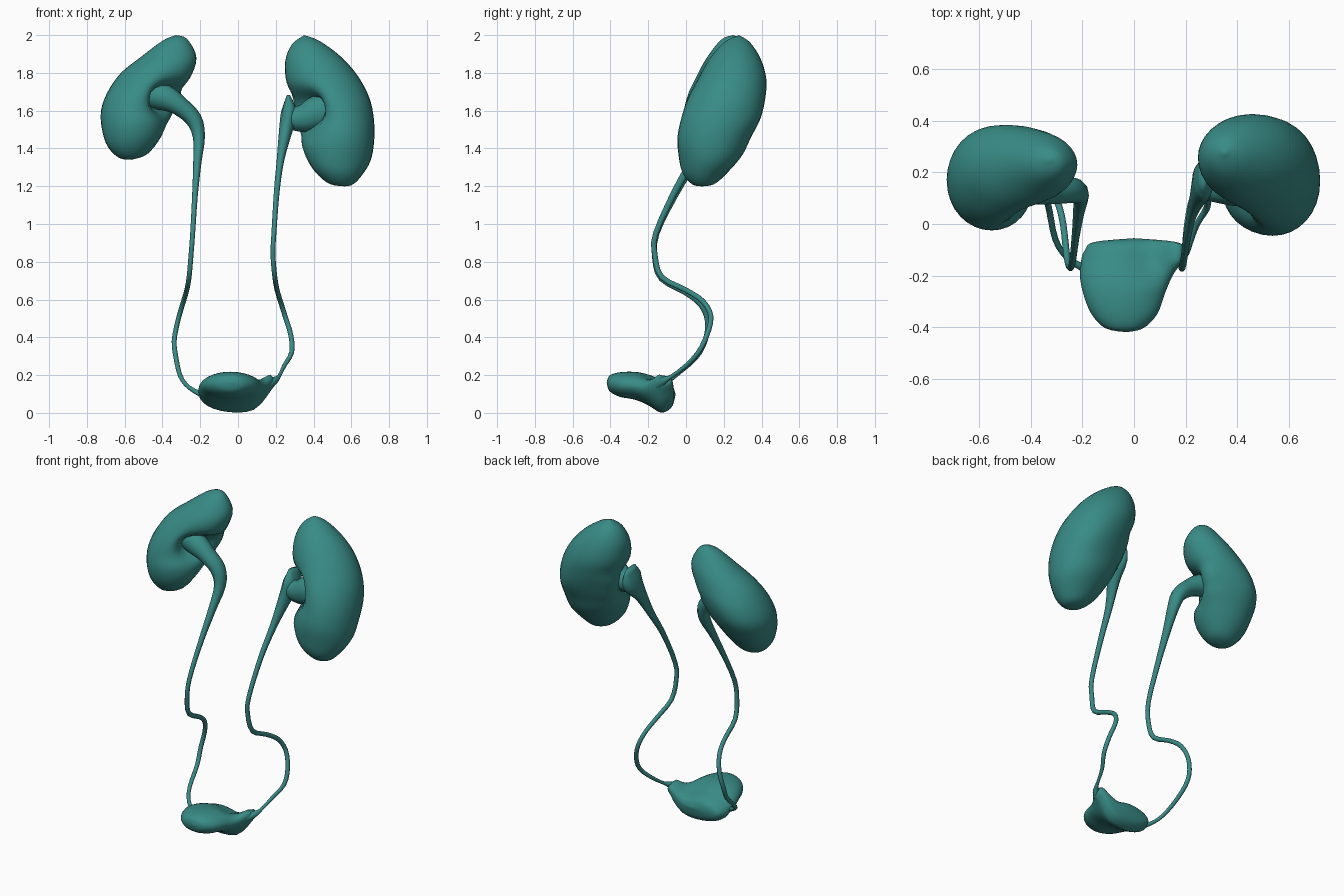
import bpy, bmesh, math
from mathutils import Vector

mat = bpy.data.materials.new("teal")
mat.diffuse_color = (0.04, 0.26, 0.24, 1)


def smooth_rows(rows, steps):
    """Catmull-Rom interpolation of number rows."""
    out = []
    n = len(rows)
    for i in range(n - 1):
        p0, p1, p2, p3 = rows[max(i - 1, 0)], rows[i], rows[i + 1], rows[min(i + 2, n - 1)]
        for s in range(steps):
            t = s / steps
            out.append([0.5 * (2 * b + (c - a) * t + (2 * a - 5 * b + 4 * c - d) * t * t
                               + (3 * b - a - 3 * c + d) * t ** 3)
                        for a, b, c, d in zip(p0, p1, p2, p3)])
    out.append(list(rows[-1]))
    return out


def loft(name, rings, sides, shape=None):
    """Skin through rings of (centre, u axis, v axis), then reshape points."""
    bm = bmesh.new()
    loops = []
    for c, u, v in rings:
        loops.append([bm.verts.new(c + u * math.cos(k * math.tau / sides)
                                   + v * math.sin(k * math.tau / sides)) for k in range(sides)])
    for a, b in zip(loops, loops[1:]):
        for k in range(sides):
            j = (k + 1) % sides
            bm.faces.new((a[k], a[j], b[j], b[k]))
    bm.faces.new(loops[0])
    bm.faces.new(loops[-1])
    bmesh.ops.remove_doubles(bm, verts=bm.verts, dist=0.0008)
    if shape:
        for v in bm.verts:
            v.co = shape(v.co)
    bmesh.ops.recalc_face_normals(bm, faces=bm.faces)
    for f in bm.faces:
        f.smooth = True
    me = bpy.data.meshes.new(name)
    bm.to_mesh(me)
    bm.free()
    me.materials.append(mat)
    ob = bpy.data.objects.new(name, me)
    bpy.context.collection.objects.link(ob)
    return ob


def kidney(name, rows, pushes):
    """Rows: inner x, inner z, outer x, outer z, centre y, half depth."""
    rings = []
    for ix, iz, ox, oz, y, b in smooth_rows(rows, 4):
        c = Vector(((ix + ox) / 2, y, (iz + oz) / 2))
        rings.append((c, Vector(((ox - ix) / 2, 0, (oz - iz) / 2)), Vector((0, b, 0))))

    def reshape(co):
        moved = co.copy()
        for spot, push, radius in pushes:
            d = (co - Vector(spot)).length / radius
            moved += Vector(push) * math.exp(-d * d)
        return moved
    loft(name, rings, 32, reshape)


def tube(name, rows):
    """Rows: x, y, z, half width, half depth."""
    pts = smooth_rows(rows, 3)
    rings = []
    for i, r in enumerate(pts):
        a, b = pts[max(i - 1, 0)], pts[min(i + 1, len(pts) - 1)]
        t = (Vector(b[:3]) - Vector(a[:3])).normalized()
        u = t.cross(Vector((0, 1, 0))).normalized()
        rings.append((Vector(r[:3]), u * r[3], u.cross(t) * r[4]))
    loft(name, rings, 10)


# kidneys: dented at the front inner side, filled out at the back inner side
kidney("right_side_kidney", [
    (0.35, 2.0, 0.35, 2.0, 0.28, 0), (0.285, 1.95, 0.43, 1.97, 0.27, 0.07),
    (0.25, 1.86, 0.54, 1.89, 0.26, 0.135), (0.26, 1.75, 0.63, 1.79, 0.245, 0.18),
    (0.315, 1.665, 0.695, 1.67, 0.215, 0.205), (0.38, 1.57, 0.72, 1.55, 0.185, 0.21),
    (0.365, 1.49, 0.72, 1.43, 0.15, 0.195), (0.345, 1.41, 0.70, 1.33, 0.13, 0.17),
    (0.39, 1.30, 0.65, 1.25, 0.10, 0.12), (0.47, 1.22, 0.60, 1.205, 0.09, 0.06),
    (0.54, 1.2, 0.54, 1.2, 0.08, 0)],
    [((0.37, 0.10, 1.62), (0.11, 0.05, 0), 0.085),
     ((0.40, 0.29, 1.56), (-0.09, 0, 0), 0.13)])
kidney("left_side_kidney", [
    (-0.33, 2.0, -0.33, 2.0, 0.25, 0), (-0.27, 1.98, -0.40, 1.97, 0.24, 0.055),
    (-0.22, 1.88, -0.52, 1.88, 0.23, 0.12), (-0.26, 1.77, -0.62, 1.80, 0.215, 0.16),
    (-0.34, 1.70, -0.69, 1.70, 0.20, 0.185), (-0.39, 1.62, -0.725, 1.60, 0.18, 0.19),
    (-0.385, 1.55, -0.72, 1.50, 0.15, 0.175), (-0.41, 1.46, -0.69, 1.41, 0.13, 0.135),
    (-0.48, 1.37, -0.63, 1.35, 0.12, 0.07), (-0.565, 1.34, -0.565, 1.34, 0.12, 0)],
    [((-0.37, 0.10, 1.67), (-0.10, 0.05, 0), 0.085),
     ((-0.40, 0.28, 1.64), (0.08, 0, 0), 0.12)])

# funnel joining the kidney to its duct
tube("right_side_funnel", [
    (0.50, 0.17, 1.59, 0.10, 0.08), (0.43, 0.14, 1.59, 0.095, 0.075),
    (0.35, 0.14, 1.56, 0.075, 0.065), (0.28, 0.15, 1.56, 0.06, 0.06)])

# ducts running down to the bladder
tube("right_side_duct", [
    (0.267, 0.19, 1.675, 0.012, 0.05), (0.27, 0.17, 1.59, 0.042, 0.085),
    (0.25, 0.11, 1.48, 0.034, 0.045), (0.225, 0.04, 1.34, 0.02, 0.026),
    (0.205, -0.06, 1.17, 0.015, 0.018), (0.19, -0.16, 0.95, 0.013, 0.015),
    (0.185, -0.165, 0.84, 0.013, 0.015), (0.195, -0.13, 0.72, 0.013, 0.015),
    (0.207, 0.0, 0.65, 0.013, 0.014), (0.225, 0.09, 0.59, 0.013, 0.014),
    (0.25, 0.132, 0.51, 0.013, 0.014), (0.28, 0.11, 0.41, 0.013, 0.014),
    (0.284, 0.065, 0.32, 0.013, 0.013), (0.245, 0.0, 0.25, 0.011, 0.012),
    (0.218, -0.075, 0.195, 0.01, 0.01), (0.19, -0.12, 0.17, 0.022, 0.02),
    (0.13, -0.15, 0.14, 0.035, 0.035)])
tube("left_side_duct", [
    (-0.48, 0.17, 1.69, 0.075, 0.07), (-0.39, 0.14, 1.67, 0.07, 0.065),
    (-0.31, 0.13, 1.625, 0.052, 0.055), (-0.235, 0.13, 1.555, 0.044, 0.05),
    (-0.207, 0.11, 1.46, 0.032, 0.04), (-0.215, 0.04, 1.33, 0.022, 0.026),
    (-0.228, -0.06, 1.15, 0.015, 0.018), (-0.24, -0.155, 0.95, 0.013, 0.015),
    (-0.25, -0.165, 0.82, 0.013, 0.015), (-0.26, -0.13, 0.71, 0.013, 0.015),
    (-0.275, 0.0, 0.635, 0.013, 0.014), (-0.295, 0.08, 0.57, 0.013, 0.014),
    (-0.32, 0.115, 0.48, 0.013, 0.014), (-0.338, 0.10, 0.38, 0.013, 0.014),
    (-0.328, 0.05, 0.29, 0.013, 0.013), (-0.305, -0.06, 0.195, 0.012, 0.012),
    (-0.26, -0.13, 0.135, 0.011, 0.012), (-0.18, -0.18, 0.09, 0.016, 0.016)])


# bladder: rows of y, left x, right x, bottom z, top z
rings = []
for y, l, r, b, t in smooth_rows([
        (-0.42, -0.03, -0.03, 0.16, 0.16), (-0.405, -0.11, 0.035, 0.115, 0.197),
        (-0.35, -0.165, 0.09, 0.085, 0.215), (-0.27, -0.197, 0.12, 0.07, 0.217),
        (-0.20, -0.21, 0.15, 0.04, 0.205), (-0.14, -0.205, 0.19, 0.004, 0.185),
        (-0.10, -0.19, 0.195, 0.01, 0.17), (-0.07, -0.155, 0.165, 0.04, 0.145),
        (-0.055, 0.0, 0.0, 0.1, 0.1)], 4):
    rings.append((Vector(((l + r) / 2, y, (b + t) / 2)),
                  Vector(((r - l) / 2, 0, 0)), Vector((0, 0, (t - b) / 2))))


def saddle(co):
    """Lift the duct corner and hollow the top beside it."""
    back = min(max((co.y + 0.25) / 0.1, 0), 1)
    right = min(max((co.x - 0.05) / 0.12, 0), 1)
    top = min(max((co.z - 0.1) / 0.07, 0), 1)
    hollow = top * math.exp(-((co.x - 0.06) / 0.07) ** 2)
    return co + Vector((0, 0, back * (0.07 * right * right - 0.025 * hollow)))


loft("bladder", rings, 28, saddle)
